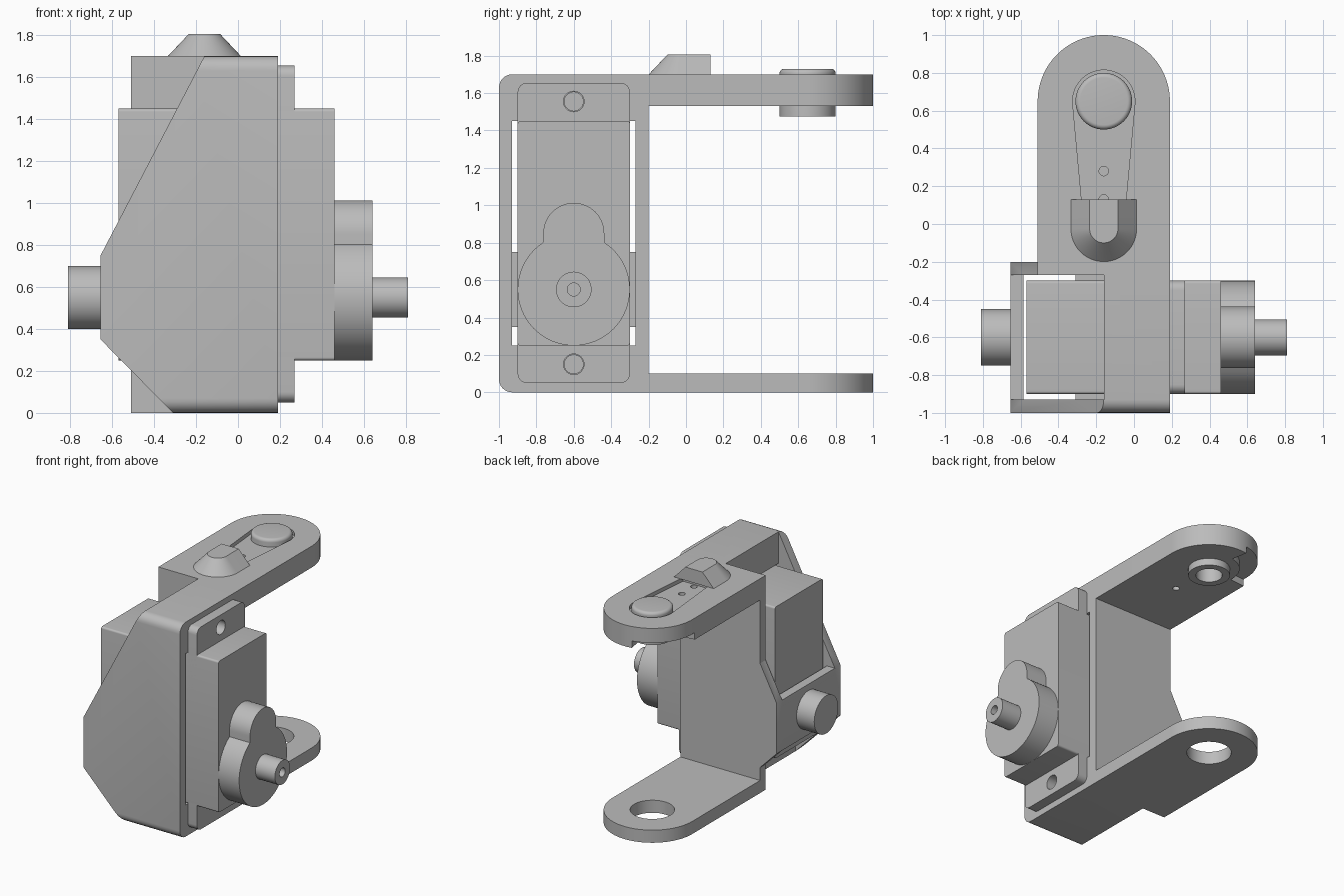
import bpy, bmesh
from math import cos, sin, radians

if "Cube" in bpy.data.objects:
    bpy.data.objects.remove(bpy.data.objects["Cube"], do_unlink=True)

GREY = 0.5
mat = bpy.data.materials.new("plain grey")
mat.use_nodes = True
mat.diffuse_color = (GREY, GREY, GREY, 1)
mat.node_tree.nodes["Principled BSDF"].inputs["Base Color"].default_value = (GREY, GREY, GREY, 1)

AXES = {"x": lambda a, b, t: (t, a, b),
        "y": lambda a, b, t: (a, t, b),
        "z": lambda a, b, t: (a, b, t)}


def arc(a, b, r, start, end, n=32):
    angles = [radians(start + (end - start) * i / n) for i in range(n + 1)]
    return [(a + r * cos(t), b + r * sin(t)) for t in angles]


def rect(a0, a1, b0, b1):
    return [(a0, b0), (a1, b0), (a1, b1), (a0, b1)]


def loft(name, low, high, axis, lo, hi):
    """Solid between two matching outlines."""
    bm = bmesh.new()
    p = [bm.verts.new(AXES[axis](a, b, lo)) for a, b in low]
    q = [bm.verts.new(AXES[axis](a, b, hi)) for a, b in high]
    bm.faces.new(p)
    bm.faces.new(q)
    for i in range(len(p)):
        j = (i + 1) % len(p)
        bm.faces.new((p[i], p[j], q[j], q[i]))
    bmesh.ops.recalc_face_normals(bm, faces=bm.faces)
    mesh = bpy.data.meshes.new(name)
    bm.to_mesh(mesh)
    bm.free()
    ob = bpy.data.objects.new(name, mesh)
    bpy.context.collection.objects.link(ob)
    mesh.materials.append(mat)
    return ob


def prism(name, pts, axis, lo, hi):
    return loft(name, pts, pts, axis, lo, hi)


def disc(name, a, b, r, axis, lo, hi, n=64):
    return prism(name, arc(a, b, r, 0, 360, n)[:-1], axis, lo, hi)


def round_edges(ob, width, test):
    """Round the edges whose two end points pass the test."""
    bm = bmesh.new()
    bm.from_mesh(ob.data)
    edges = [e for e in bm.edges if test(e.verts[0].co, e.verts[1].co)]
    bmesh.ops.bevel(bm, geom=edges, offset=width, segments=6, profile=0.5, affect='EDGES')
    bm.to_mesh(ob.data)
    bm.free()


def cut(ob, *cutters):
    for c in cutters:
        mod = ob.modifiers.new("cut", 'BOOLEAN')
        mod.operation = 'DIFFERENCE'
        mod.solver = 'EXACT'
        mod.object = c
        bpy.context.view_layer.objects.active = ob
        bpy.ops.object.modifier_apply(modifier=mod.name)
        bpy.data.objects.remove(c, do_unlink=True)


def along_x(p, q):
    return abs(p.y - q.y) < 1e-4 and abs(p.z - q.z) < 1e-4


CX, HUB_Y = -0.16, 0.65      # arm centre line and pivot
SY, SHAFT_Z = -0.6, 0.55     # motor centre line and shaft height
FACE = 0.19                  # mounting face of the bracket
TOP = 1.70

# Bracket housing: sloped side outline, hollowed and opened on the left
housing = prism("bracket_housing",
                [(CX, TOP), (FACE, TOP), (FACE, 0), (-0.31, 0), (-0.655, 0.35), (-0.655, 0.75)],
                "y", -1, -0.2)
round_edges(housing, 0.07, lambda p, q: along_x(p, q) and p.y < -0.9
            and (p.z < 0.01 or p.z > TOP - 0.01))
cut(housing,
    prism("motor_window", rect(-0.585, 1, 0.25, 1.45), "y", -0.93, -0.27),
    prism("upper_opening", rect(-1, CX, 0.75, 2), "y", -0.93, -0.27),
    prism("lower_opening", rect(-1, -0.31, -1, 0.35), "y", -0.93, -0.27),
    *[disc("screw_pilot", SY, z, 0.05, "x", 0.05, 0.3, 32) for z in (0.15, 1.555)])

prism("rear_wall", rect(-0.51, FACE, 0, TOP), "y", -0.27, -0.2)
disc("pivot_pin", SY, SHAFT_Z, 0.15, "x", -0.81, -0.65)

# Arms reaching backwards
arm_outline = arc(CX, HUB_Y, 0.35, 0, 180, 48) + [(-0.51, -0.21), (FACE, -0.21)]
lower_arm = prism("lower_arm", arm_outline, "z", 0, 0.10)
cut(lower_arm, disc("pivot_hole", CX, HUB_Y, 0.16, "z", -0.1, 0.2))

upper_arm = prism("upper_arm", arm_outline, "z", 1.53, TOP)
horn_outline = arc(CX, HUB_Y, 0.165, -5, 185) + [(CX - 0.115, 0.1), (CX + 0.115, 0.1)]
stop_outline = arc(CX, HUB_Y, 0.4, 100, 185) + arc(CX, HUB_Y, 0.22, 185, 100)
cut(upper_arm,
    prism("horn_pocket", horn_outline, "z", 1.67, 1.8),
    prism("stop_notch", stop_outline, "z", 1.45, 1.585),
    disc("hub_hole", CX, HUB_Y, 0.13, "z", 1.4, 1.8),
    disc("screw_hole", CX, 0.28, 0.025, "z", 1.4, 1.8, 24),
    disc("blind_hole", CX, 0.13, 0.025, "z", 1.6, 1.8, 24))

# Hub cap with hollow collar below the arm
hub = disc("hub_cap", CX, HUB_Y, 0.15, "z", 1.475, 1.73)
round_edges(hub, 0.025, lambda p, q: p.z > 1.72 and q.z > 1.72)
cut(hub, disc("hub_bore", CX, HUB_Y, 0.095, "z", 1.4, 1.62))


# Tapered retaining hump
def hump_outline(r):
    return arc(CX, -0.025, r, 180, 360, 32) + [(CX + r, 0.13), (CX - r, 0.13)]


loft("retaining_hump", hump_outline(0.175), hump_outline(0.075), "z", TOP - 0.001, 1.805)

# Motor body, mounting flange, gear cover and shaft
body = prism("motor_body", rect(-0.9, -0.3, 0.25, 1.45), "x", -0.57, 0.46)
round_edges(body, 0.015, along_x)

flange = prism("motor_flange", rect(-0.9, -0.3, 0.05, 1.655), "x", FACE, 0.27)
round_edges(flange, 0.05, along_x)
cut(flange, *[disc("flange_hole", SY, z, 0.055, "x", 0, 0.4, 32) for z in (0.15, 1.555)])

cover_outline = arc(SY, SHAFT_Z, 0.3, 123, 417, 64) + arc(SY, 0.85, 0.163, 0, 180, 32)
prism("gear_cover", cover_outline, "x", 0.455, 0.64)

shaft = disc("output_shaft", SY, SHAFT_Z, 0.095, "x", 0.63, 0.81, 48)
cut(shaft, disc("shaft_bore", SY, SHAFT_Z, 0.035, "x", 0.70, 0.9, 24))

# Smooth the curved sides, keep the edges sharp
for ob in bpy.context.scene.objects:
    ob.select_set(ob.type == 'MESH')
bpy.ops.object.shade_smooth_by_angle(angle=radians(30))
